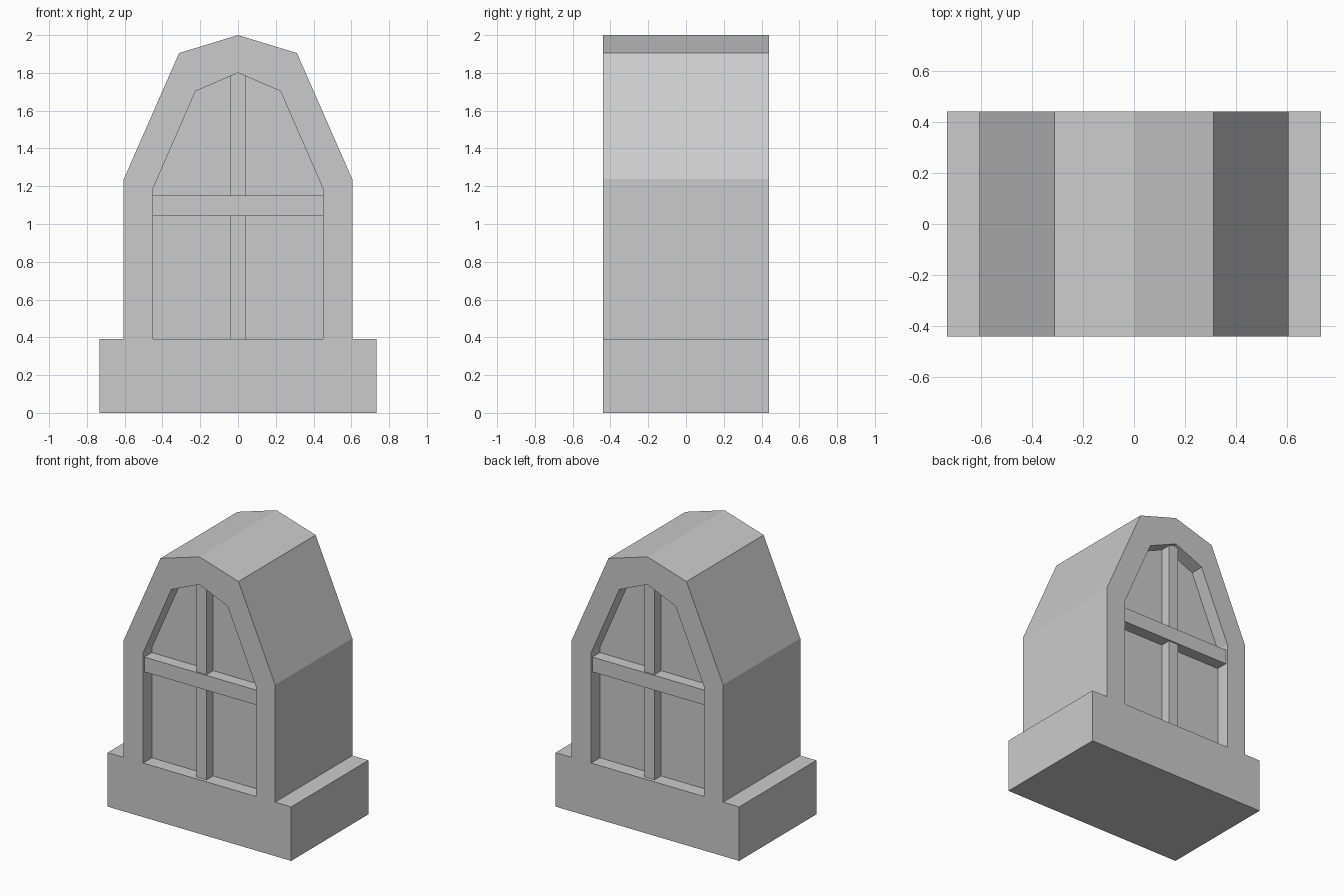
import bpy, bmesh

if "Cube" in bpy.data.objects:
    bpy.data.objects.remove(bpy.data.objects["Cube"])

HALF = 0.44      # half depth of the dormer
RECESS = 0.10    # how far the panes sit behind the wall face


def prism(name, half_profile, y0, y1):
    """Extrude a mirrored XZ outline (right half listed bottom to top) from y0 to y1."""
    left = [(-x, z) for x, z in reversed(half_profile) if x > 0]
    bm = bmesh.new()
    face = bm.faces.new([bm.verts.new((x, y0, z)) for x, z in half_profile + left])
    out = bmesh.ops.extrude_face_region(bm, geom=[face])
    verts = [v for v in out["geom"] if isinstance(v, bmesh.types.BMVert)]
    bmesh.ops.translate(bm, verts=verts, vec=(0, y1 - y0, 0))
    bmesh.ops.recalc_face_normals(bm, faces=bm.faces)
    mesh = bpy.data.meshes.new(name)
    bm.to_mesh(mesh)
    bm.free()
    obj = bpy.data.objects.new(name, mesh)
    bpy.context.collection.objects.link(obj)
    return obj


# Wall, gambrel roof and wide base share one outline
body = prism("dormer_body", [(0.733, 0), (0.733, 0.39), (0.605, 0.39),
                             (0.605, 1.237), (0.312, 1.905), (0, 2.0)], -HALF, HALF)

opening = [(0.45, 0.39), (0.45, 1.187), (0.225, 1.703), (0, 1.80)]
mullion = [(0.04, 0.39), (0.04, 1.783), (0, 1.80)]
crossbar = [(0.45, 1.043), (0.45, 1.15)]

for side, s in (("front", -1), ("back", 1)):
    face, pane = s * HALF, s * (HALF - RECESS)

    # Window recess
    cutter = prism(side + "_recess_cutter", opening, pane, s * (HALF + 0.1))
    cutter.hide_render = True
    cutter.hide_set(True)
    cut = body.modifiers.new(side + "_recess", "BOOLEAN")
    cut.operation = "DIFFERENCE"
    cut.solver = "EXACT"
    cut.object = cutter

    # Glazing bars, the crossbar slightly proud of the mullion
    prism(side + "_mullion", mullion, pane, face - s * 0.025)
    prism(side + "_crossbar", crossbar, pane, face - s * 0.015)
